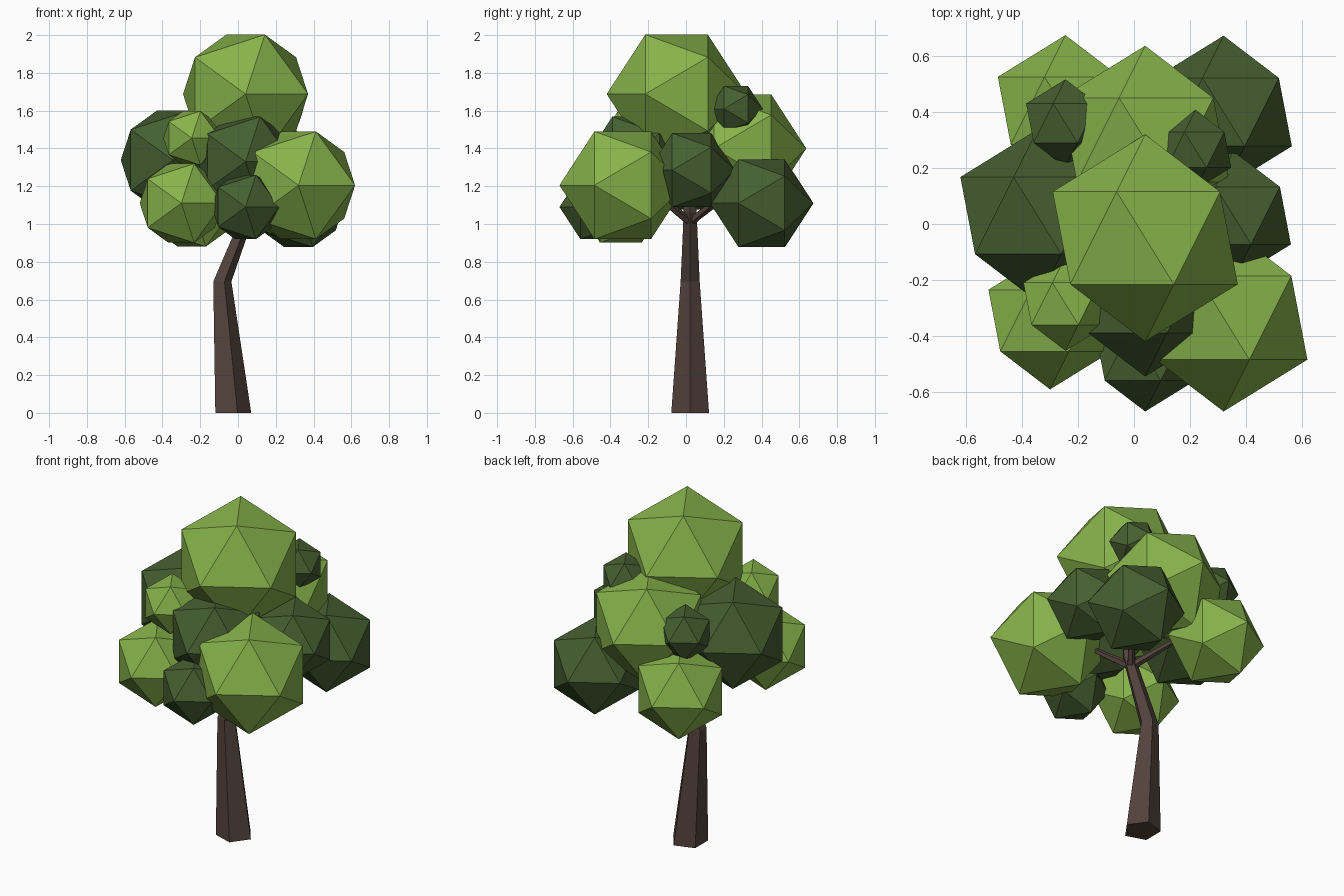
import bpy, bmesh
from math import cos, sin, pi, radians
from mathutils import Vector, Matrix

if "Cube" in bpy.data.objects:
    bpy.data.objects.remove(bpy.data.objects["Cube"])


def material(name, rgb):
    m = bpy.data.materials.new(name)
    m.diffuse_color = (*rgb, 1)
    m.use_nodes = True
    m.node_tree.nodes["Principled BSDF"].inputs["Base Color"].default_value = m.diffuse_color
    return m


LIGHT = material("light_leaf", (0.24, 0.45, 0.07))
DARK = material("dark_leaf", (0.06, 0.115, 0.03))
BARK = material("bark", (0.085, 0.055, 0.045))


def add_object(name, bm, mat):
    bmesh.ops.recalc_face_normals(bm, faces=bm.faces)
    me = bpy.data.meshes.new(name)
    bm.to_mesh(me)
    bm.free()
    me.materials.append(mat)
    ob = bpy.data.objects.new(name, me)
    bpy.context.collection.objects.link(ob)
    return ob


def leaf_ball(name, centre, radius, mat):
    bm = bmesh.new()
    turn = Matrix.Translation(centre) @ Matrix.Rotation(radians(90), 4, 'X')
    bmesh.ops.create_icosphere(bm, subdivisions=1, radius=radius, matrix=turn)
    add_object(name, bm, mat)


def limb(name, sections, sides=5, upright=False):
    """Tapered limb through (centre, radius) sections."""
    bm = bmesh.new()
    axis = Vector(sections[-1][0]) - Vector(sections[0][0])
    rot = Matrix.Identity(3) if upright else axis.to_track_quat('Z', 'Y').to_matrix()
    rings = []
    for c, r in sections:
        rings.append([bm.verts.new(Vector(c) + rot @ Vector(
            (r * cos(2 * pi * i / sides), r * sin(2 * pi * i / sides), 0)))
            for i in range(sides)])
    for a, b in zip(rings, rings[1:]):
        for i in range(sides):
            j = (i + 1) % sides
            bm.faces.new((a[i], a[j], b[j], b[i]))
    bm.faces.new(rings[0])
    bm.faces.new(rings[-1])
    add_object(name, bm, BARK)


# Foliage: (centre, radius)
light = [
    ((0.04, -0.05, 1.688), 0.37),
    ((0.32, -0.335, 1.205), 0.335),
    ((-0.30, -0.345, 1.11), 0.246),
    ((-0.245, -0.285, 1.455), 0.168),
    ((-0.245, 0.405, 1.11), 0.27),
    ((0.04, 0.30, 1.40), 0.337),
]
dark = [
    ((0.04, -0.47, 1.09), 0.20),
    ((0.04, -0.265, 1.33), 0.28),
    ((-0.345, 0.03, 1.338), 0.308),
    ((0.32, 0.40, 1.11), 0.273),
    ((0.355, 0.03, 1.285), 0.23),
    ((0.22, 0.265, 1.61), 0.142),
    ((-0.245, 0.36, 1.44), 0.157),
]
for label, balls, mat in (("light", light, LIGHT), ("dark", dark, DARK)):
    for i, (c, r) in enumerate(balls, 1):
        leaf_ball(f"{label}_leaf_ball_{i}", c, r, mat)

# Bent five-sided trunk
limb("trunk", [((-0.035, 0.022, 0), 0.105), ((-0.088, 0.022, 0.695), 0.053),
               ((0.055, 0.022, 1.06), 0.036), ((0.06, 0.0, 1.35), 0.022)], upright=True)

# Thin branches reaching into the foliage
fork = Vector((0.04, 0.022, 1.01))
for i, tip in enumerate([(-0.12, 0.22, 1.15), (0.20, -0.18, 1.17), (0.20, 0.22, 1.17),
                         (-0.16, -0.16, 1.17)], 1):
    limb(f"branch_{i}", [(fork, 0.024), (tip, 0.013)])
